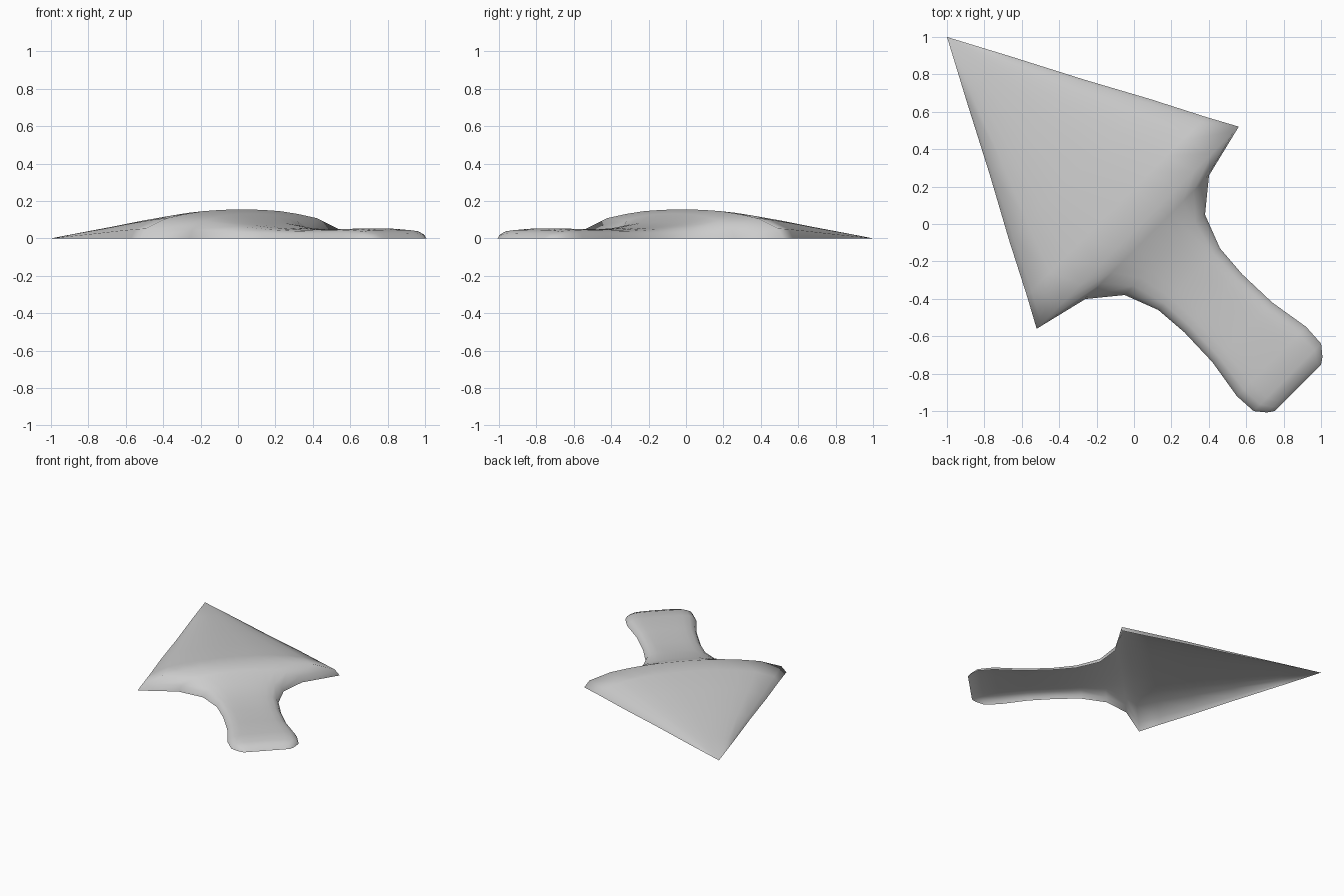
import bpy, bmesh, math

if "Cube" in bpy.data.objects:
    bpy.data.objects.remove(bpy.data.objects["Cube"])

grey = bpy.data.materials.new("stone_grey")
grey.diffuse_color = (0.6, 0.6, 0.6, 1)
grey.use_nodes = True
grey.node_tree.nodes["Principled BSDF"].inputs["Base Color"].default_value = grey.diffuse_color

# Stations from tip to tang end: distance along axis, half width, crest height
STATIONS = [
    (1.10, 0.167, 0.036), (0.735, 0.357, 0.077), (0.41, 0.534, 0.115),
    (0.134, 0.676, 0.144), (-0.028, 0.764, 0.155),          # head
    (-0.10, 0.467, 0.132), (-0.233, 0.304, 0.086),          # neck
    (-0.417, 0.233, 0.058), (-0.60, 0.219, 0.048), (-0.82, 0.226, 0.050),
    (-1.04, 0.262, 0.054), (-1.16, 0.255, 0.046), (-1.215, 0.210, 0.028),
    (-1.240, 0.174, 0.0),                                   # tang
]
# Half cross-sections: fraction of width, fraction of height
HEAD = [(0, 1), (0.2, 0.985), (0.38, 0.94), (0.56, 0.84), (0.74, 0.70), (0.95, 0.34), (1, 0)]
TANG = [(0, 1), (0.2, 0.995), (0.4, 0.98), (0.6, 0.94), (0.8, 0.82), (0.94, 0.5), (1, 0)]


def place(u, v, z):
    """Turn axis coordinates onto the diagonal, tip at back left."""
    s = math.sqrt(0.5)
    return ((v - u) * s, (v + u) * s, z)


def section(u, width, height):
    t = min(1, max(0, (-0.028 - u) / 0.4))   # blend head profile into tang profile
    half = [((a[0] * (1 - t) + b[0] * t) * width, (a[1] * (1 - t) + b[1] * t) * height)
            for a, b in zip(HEAD, TANG)]
    full = [(-v, z) for v, z in half[:0:-1]] + half
    return [place(u, v, z) for v, z in full]


# Open-bottomed shell lofted through the sections
bm = bmesh.new()
tip = bm.verts.new(place(1.414, 0, 0))
rows = [[bm.verts.new(p) for p in section(*s)] for s in STATIONS]
for i in range(len(rows[0]) - 1):
    bm.faces.new((tip, rows[0][i], rows[0][i + 1]))
    for a, b in zip(rows, rows[1:]):
        bm.faces.new((a[i], b[i], b[i + 1], a[i + 1]))
bmesh.ops.recalc_face_normals(bm, faces=bm.faces)
if sum(f.normal.z for f in bm.faces) < 0:
    bmesh.ops.reverse_faces(bm, faces=bm.faces)
for f in bm.faces:
    f.smooth = True

mesh = bpy.data.meshes.new("arrowhead")
bm.to_mesh(mesh)
bm.free()
mesh.materials.append(grey)
bpy.context.collection.objects.link(bpy.data.objects.new("arrowhead", mesh))
